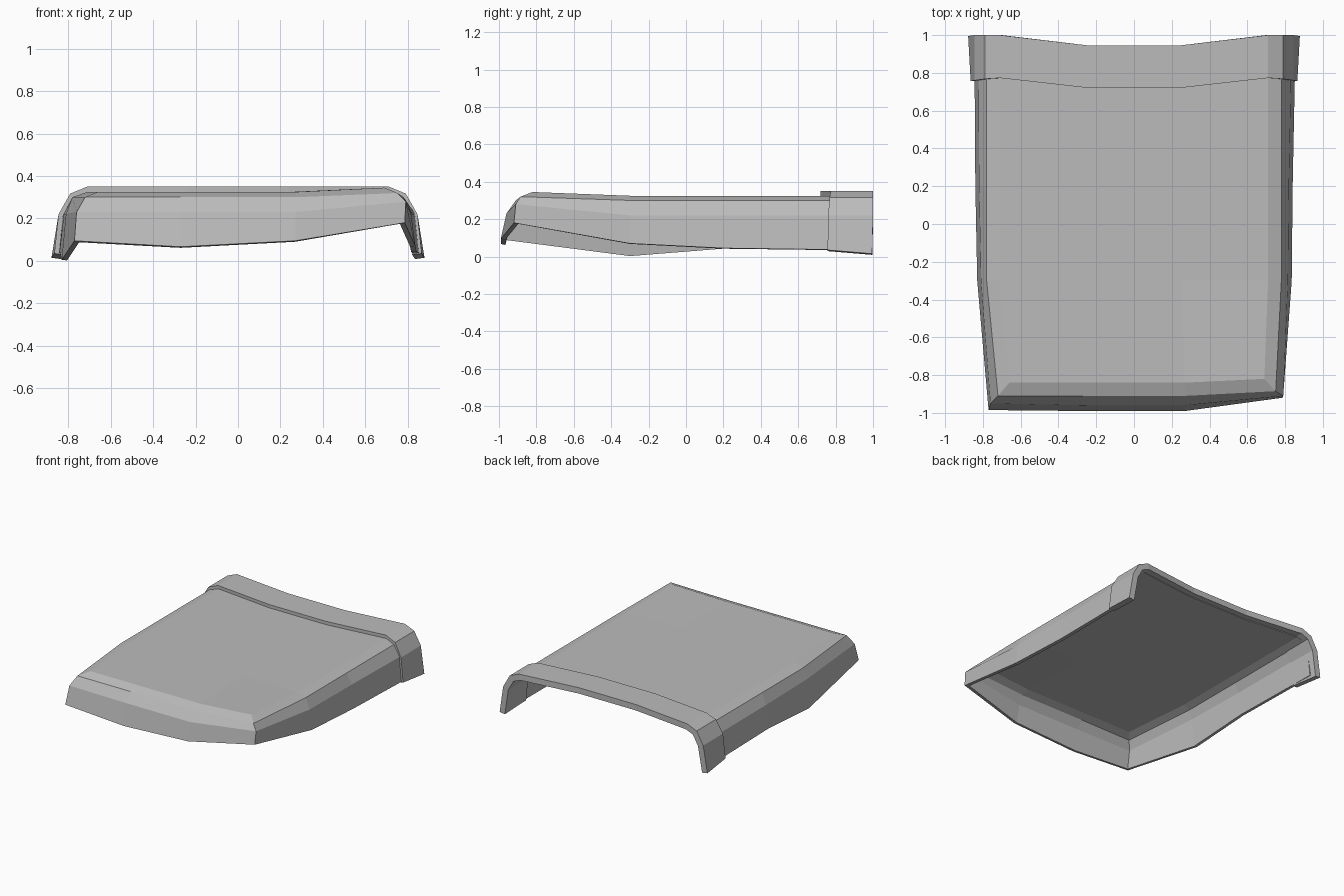
import bpy
import bmesh

cube = bpy.data.objects.get("Cube")
if cube:
    bpy.data.objects.remove(cube, do_unlink=True)

grey = bpy.data.materials.new("plain grey")
grey.use_nodes = True
grey.diffuse_color = (0.5, 0.5, 0.5, 1)
grey.node_tree.nodes["Principled BSDF"].inputs["Base Color"].default_value = (0.5, 0.5, 0.5, 1)


def grid_faces(bm, rows):
    """Join neighbouring rows of vertices with quads."""
    for row, following in zip(rows, rows[1:]):
        for i in range(len(row) - 1):
            bm.faces.new((row[i], row[i + 1], following[i + 1], following[i]))


def make_shell(name, bm, thickness):
    """Turn an open surface into a walled part, thickened inwards."""
    bmesh.ops.recalc_face_normals(bm, faces=bm.faces[:])
    if sum(f.normal.z * f.calc_area() for f in bm.faces) < 0:
        bmesh.ops.reverse_faces(bm, faces=bm.faces[:])
    mesh = bpy.data.meshes.new(name)
    bm.to_mesh(mesh)
    bm.free()
    mesh.materials.append(grey)
    part = bpy.data.objects.new(name, mesh)
    bpy.context.collection.objects.link(part)
    wall = part.modifiers.new("wall", "SOLIDIFY")
    wall.thickness = thickness
    wall.offset = -1
    wall.use_even_offset = True
    return part


def side(sign, y, foot_x, foot_z):
    """Side station, from the top edge down to the foot."""
    return [(sign * 0.71, y, 0.325), (sign * 0.78, y, 0.3),
            (sign * (foot_x - 0.02), y, 0.22), (sign * foot_x, y, foot_z)]


def front(x, foot_z):
    """Front station, from the top edge down to the foot."""
    return [(x, -0.84, 0.325), (x, -0.91, 0.3), (x, -0.96, 0.23), (x, -0.99, foot_z)]


# Panel: stations run along one side, round the front and back up the other
right_corner = [(-0.66, -0.84, 0.325), (-0.72, -0.91, 0.3),
                (-0.76, -0.95, 0.23), (-0.77, -0.985, 0.095)]
left_corner = [(0.69, -0.82, 0.345), (0.75, -0.885, 0.32),
               (0.79, -0.91, 0.28), (0.785, -0.92, 0.18)]
stations = [
    side(-1, 0.95, 0.845, 0.035), side(-1, 0.2, 0.84, 0.045), side(-1, -0.3, 0.83, 0.005),
    right_corner, front(-0.27, 0.067), front(0.27, 0.095), left_corner,
    side(1, -0.3, 0.835, 0.07), side(1, 0.2, 0.84, 0.045), side(1, 0.95, 0.855, 0.035),
]
bm = bmesh.new()
columns = [[bm.verts.new(p) for p in station] for station in stations]
grid_faces(bm, columns)

# Top of the panel, spanning the upper edges of the stations
top = [column[0] for column in columns]
rows = []
for i, y in enumerate((0.9, 0.2, -0.3)):
    middle = [bm.verts.new((x, y, 0.325)) for x in (-0.25, 0.25)]
    rows.append([top[i], *middle, top[-1 - i]])
rows.append(top[3:7])
grid_faces(bm, rows)
make_shell("panel", bm, 0.025)

# Raised band over the rear edge: x, z, front y, rear y
half = [(0.24, 0.35, 0.72, 0.945), (0.71, 0.35, 0.773, 1.0), (0.79, 0.317, 0.768, 1.0),
        (0.845, 0.22, 0.76, 1.0), (0.878, 0.015, 0.757, 0.995)]
outline = [(-x, z, a, b) for x, z, a, b in reversed(half)] + half
bm = bmesh.new()
front_row = [bm.verts.new((x * (0.985 if z < 0.1 else 1), a, z + (0.02 if z < 0.1 else 0)))
             for x, z, a, b in outline]
rear_row = [bm.verts.new((x, b, z)) for x, z, a, b in outline]
grid_faces(bm, [front_row, rear_row])
make_shell("rear_band", bm, 0.045)
